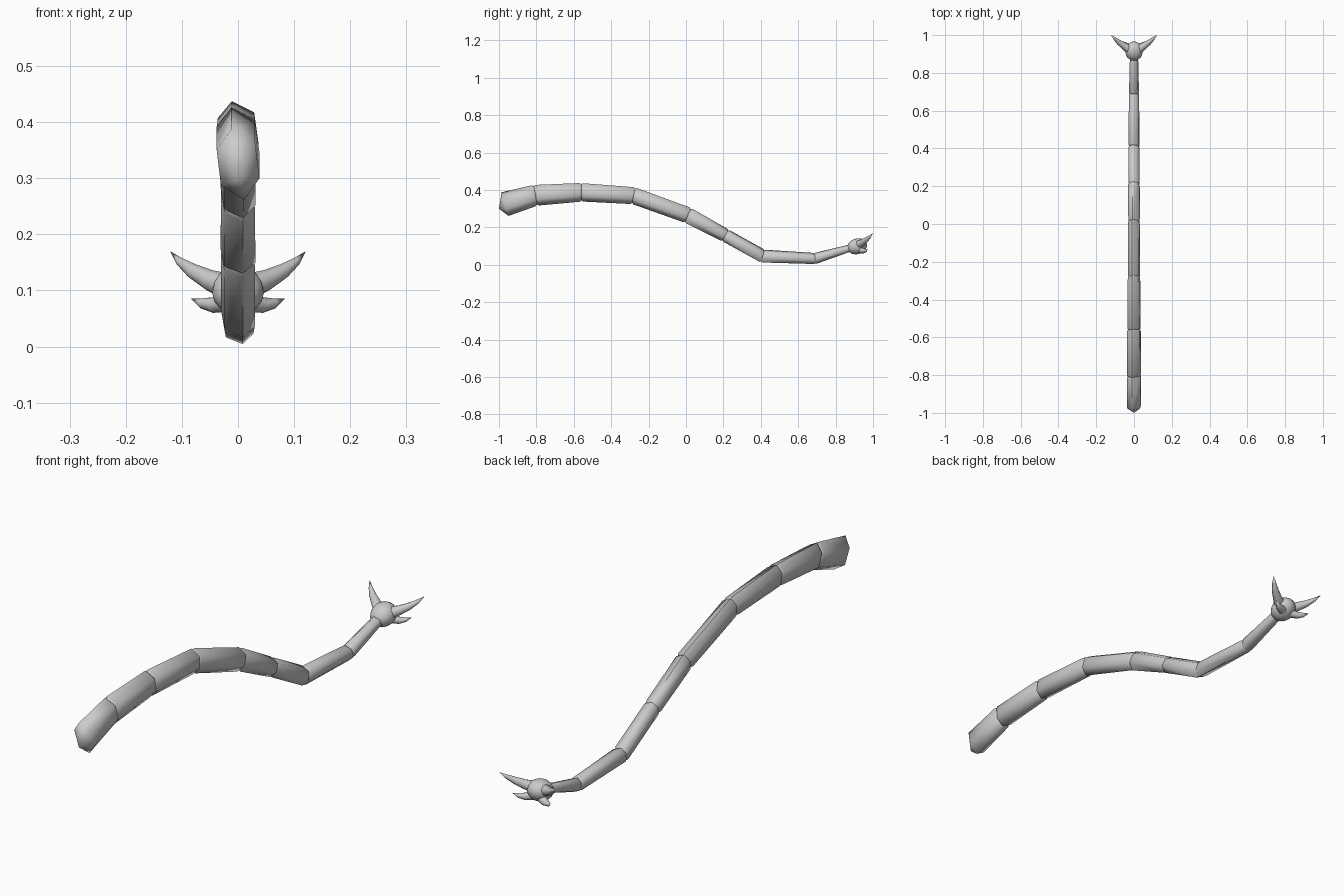
import bpy, bmesh, math
from mathutils import Vector

if "Cube" in bpy.data.objects:
    bpy.data.objects.remove(bpy.data.objects["Cube"])

X = Vector((1, 0, 0))
HEX = [(-.3, 1), (.8, .6), (1, -.4), (.3, -1), (-.8, -.6), (-1, .4)]


def loft(name, rings, angle):
    """Skin a list of rings; a ring of one point makes a tip."""
    bm = bmesh.new()
    vr = [[bm.verts.new(p) for p in r] for r in rings]
    n = max(len(r) for r in vr)
    for a, b in zip(vr, vr[1:]):
        for i in range(n):
            j = (i + 1) % n
            quad = [a[i % len(a)], a[j % len(a)], b[j % len(b)], b[i % len(b)]]
            bm.faces.new(list(dict.fromkeys(quad)))
    for r in (vr[0], vr[-1]):
        if len(r) > 2:
            bm.faces.new(r)
    bmesh.ops.recalc_face_normals(bm, faces=bm.faces)
    me = bpy.data.meshes.new(name)
    bm.to_mesh(me)
    bm.free()
    ob = bpy.data.objects.new(name, me)
    bpy.context.collection.objects.link(ob)
    smooth(ob, angle)
    return ob


def smooth(ob, angle):
    bpy.ops.object.select_all(action='DESELECT')
    ob.select_set(True)
    bpy.context.view_layer.objects.active = ob
    bpy.ops.object.shade_smooth_by_angle(angle=math.radians(angle))


def ring(c, t, w, h, section=HEX, side=X):
    up = side.cross(t).normalized()
    return [c + side * (u * w) + up * (v * h) for u, v in section]


# Spine joints: y, z, half width, half height
joints = [(-.967, .325, .038, .066), (-.805, .372, .038, .057), (-.56, .388, .036, .05),
          (-.28, .37, .033, .046), (.01, .265, .031, .043), (.21, .158, .031, .036),
          (.41, .047, .03, .036), (.69, .034, .027, .030), (.885, .092, .022, .019)]
P = [Vector((0, j[0], j[1])) for j in joints]
D = [(b - a).normalized() for a, b in zip(P, P[1:])]
T = [D[0]] + [(a + b).normalized() for a, b in zip(D, D[1:])] + [D[-1]]

# Tail segments with mitred ends and a recessed core at each joint
for i in range(len(P) - 1):
    d = D[i]
    w0, h0 = joints[i][2:]
    w1, h1 = joints[i + 1][2:]
    if i == 0:
        rings = [[Vector((0, -1, .300))], ring(P[0], T[0], w0, h0)]
    else:
        rings = [ring(P[i] - d * .006, T[i], w0 * .8, h0 * .75),
                 ring(P[i] + d * .008, T[i], w0 * .98, h0 * .98)]
    rings += [ring(P[i + 1] - d * .008, T[i + 1], w1, h1),
              ring(P[i + 1] + d * .006, T[i + 1], w1 * .8, h1 * .75)]
    loft(f"tail_segment_{i + 1}", rings, 62)

# Rounded club at the tail tip
bpy.ops.mesh.primitive_uv_sphere_add(segments=14, ring_count=8, radius=1,
                                     location=(0, .915, .099), rotation=(math.radians(18), 0, 0))
club = bpy.context.object
club.name = "tail_club"
club.scale = (.047, .054, .042)
smooth(club, 60)

CIRCLE = [(math.cos(k * math.tau / 8), math.sin(k * math.tau / 8)) for k in range(8)]


def spike(name, path, radii):
    """Curved tapering spike, made on both sides."""
    for s, label in ((1, "right"), (-1, "left")):
        pts = [Vector((s * x, y, z)) for x, y, z in path]
        rings = []
        for k, r in enumerate(radii):
            t = (pts[k + 1] - pts[max(k - 1, 0)]).normalized()
            side = t.cross(Vector((0, 0, 1))).normalized()
            rings.append(ring(pts[k], t, r, r, CIRCLE, side))
        loft(f"{name}_{label}", rings + [[pts[-1]]], 60)


# Long upper spikes and short lower spikes
spike("upper_spike", [(.02, .92, .107), (.05, .941, .118), (.08, .962, .134),
                      (.103, .982, .151), (.121, 1.0, .17)], [.024, .019, .014, .008])
spike("lower_spike", [(.02, .935, .08), (.045, .948, .074), (.065, .96, .077),
                      (.084, .972, .086)], [.018, .014, .009])
